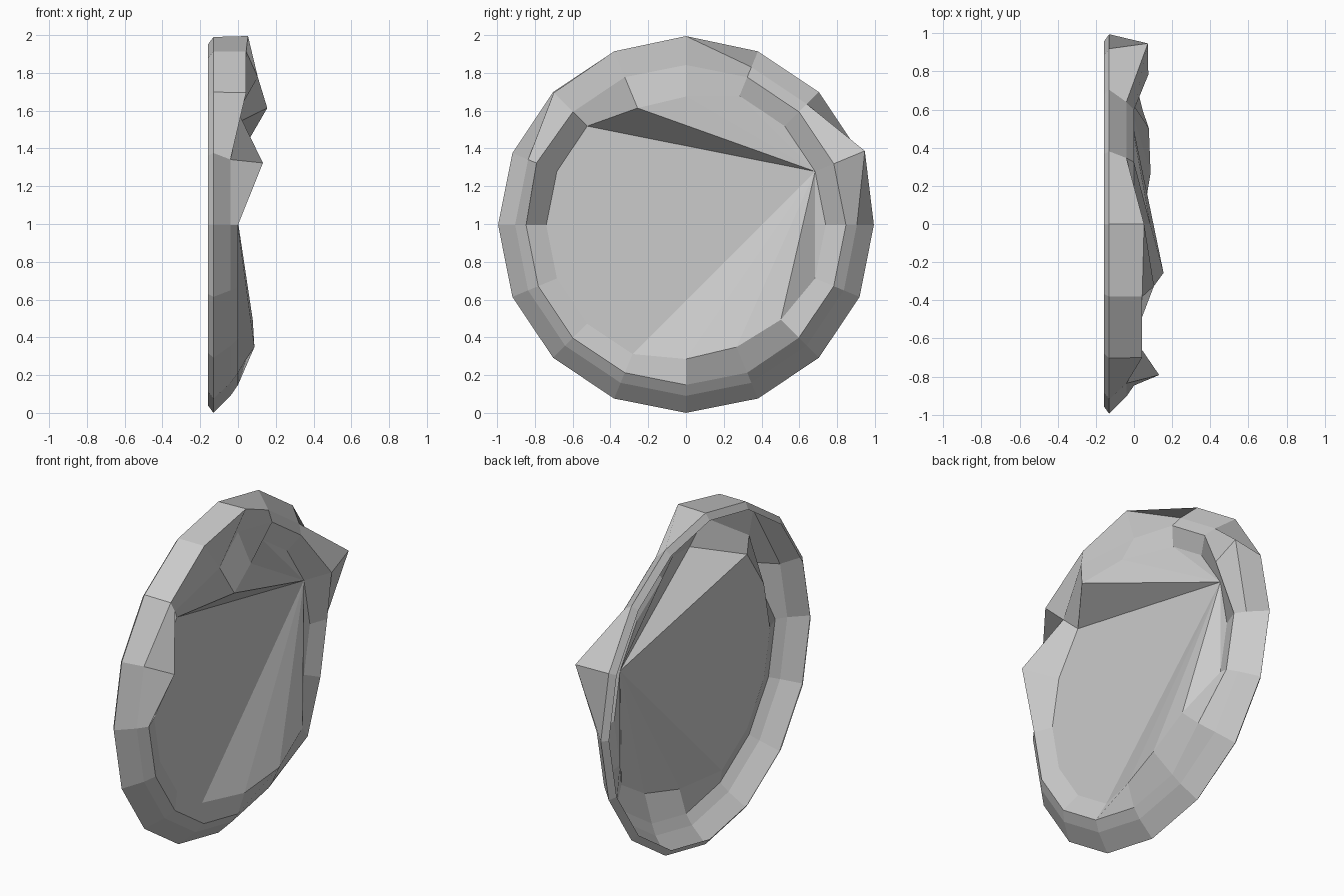
import bpy, bmesh
from math import sin, cos, radians

if "Cube" in bpy.data.objects:
    bpy.data.objects.remove(bpy.data.objects["Cube"])

N = 16
STEP = 360 / N
CZ = 0.995

# Shell profile (radius, x): back lip, outer edge, front slope, crest, inner lip
profile = [(0.957, -0.158), (0.995, -0.13), (0.905, -0.04),
           (0.847, 0.0), (0.74, -0.04)]
# Dents: (ring, step number counted from +y towards +z): (radius, x)
dents = {
    (2, 1): (1.025, 0.073), (2, 4): (1.0, 0.053),
    (2, 5): (0.995, 0.043), (2, 6): (0.99, 0.043),
    (3, 1): (0.847, 0.075), (3, 5): (0.847, 0.105), (3, 7): (0.857, 0.132),
    (3, 14): (0.845, 0.045),
    (4, 4): (0.68, 0.085), (4, 5): (0.67, 0.155),
    (4, 12): (0.71, 0.043), (4, 13): (0.70, 0.087), (4, 14): (0.71, 0.078),
}

# Battered round shield: a dented thin shell, hollow behind
bm = bmesh.new()
rings = []
for k, base in enumerate(profile):
    ring = []
    for i in range(N):
        r, x = dents.get((k, i), base)
        a = radians(i * STEP)
        ring.append(bm.verts.new((x, r * cos(a), CZ + r * sin(a))))
    rings.append(ring)
for a, b in zip(rings, rings[1:]):
    for i in range(N):
        j = (i + 1) % N
        bm.faces.new((a[i], a[j], b[j], b[i]))

# Warped centre plate, creased outwards from one lip corner
lip = rings[-1][1:] + rings[-1][:1]
for i in range(1, N - 1):
    bm.faces.new((lip[0], lip[i], lip[i + 1]))

bmesh.ops.recalc_face_normals(bm, faces=bm.faces)
mesh = bpy.data.meshes.new("round_shield")
bm.to_mesh(mesh)
bm.free()
shield = bpy.data.objects.new("round_shield", mesh)
bpy.context.collection.objects.link(shield)
